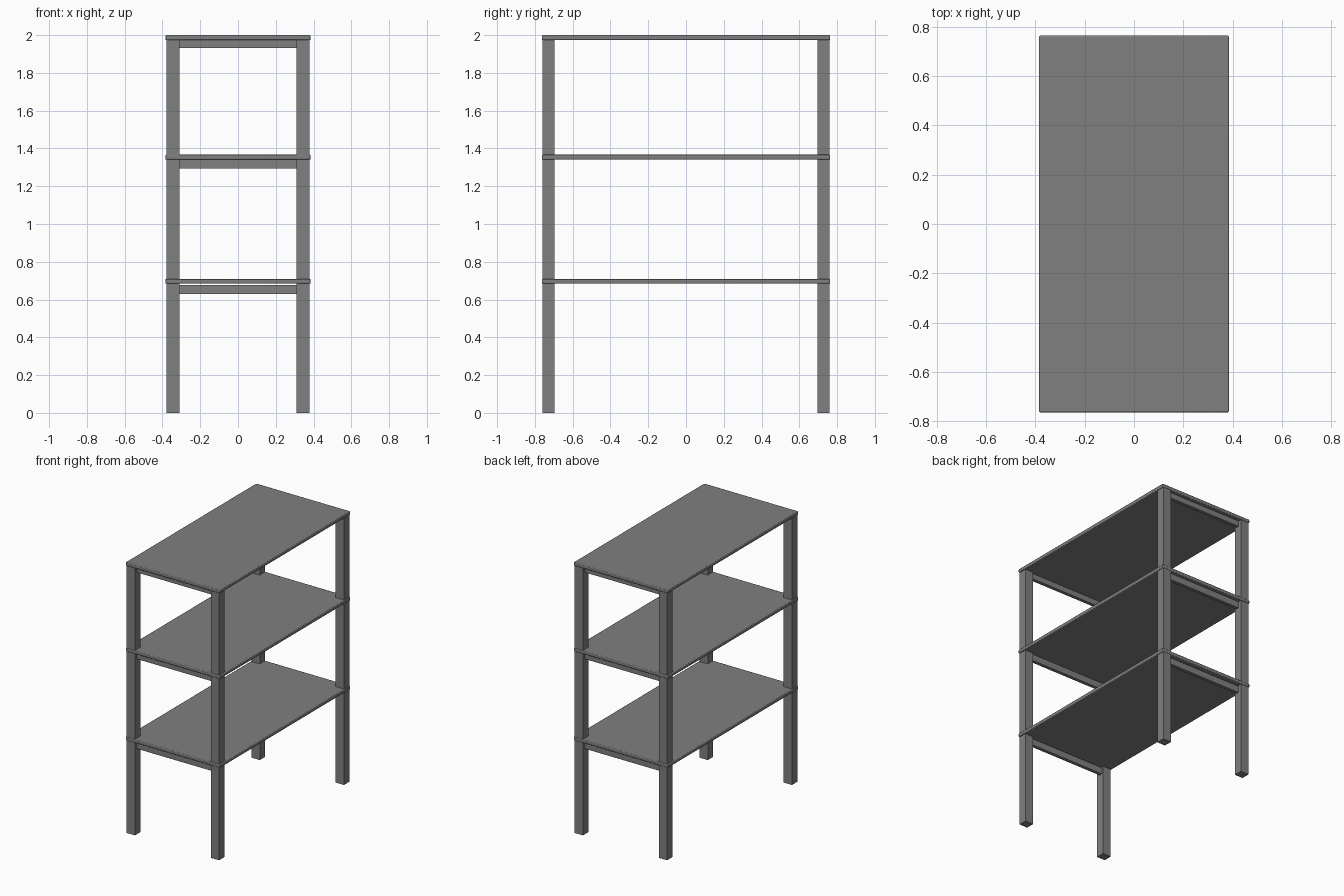
import bpy

# Remove the default object
cube = bpy.data.objects.get("Cube")
if cube:
    bpy.data.objects.remove(cube, do_unlink=True)

# Single painted finish
grey = bpy.data.materials.new("mid grey")
grey.use_nodes = True
grey.diffuse_color = (0.215, 0.215, 0.215, 1)
grey.node_tree.nodes["Principled BSDF"].inputs["Base Color"].default_value = grey.diffuse_color


def box(name, low, high, bevel=0):
    """Box between two opposite corners, with optionally softened edges."""
    centre = [(a + b) / 2 for a, b in zip(low, high)]
    bpy.ops.mesh.primitive_cube_add(size=1, location=centre)
    ob = bpy.context.object
    ob.name = name
    ob.scale = [b - a for a, b in zip(low, high)]
    bpy.ops.object.transform_apply(location=False, rotation=False, scale=True)
    ob.data.materials.append(grey)
    if bevel:
        mod = ob.modifiers.new("soft edges", "BEVEL")
        mod.width = bevel
        mod.segments = 2
        bpy.ops.object.shade_smooth_by_angle()
    return ob


HALF_X, HALF_Y = 0.385, 0.763          # shelf half sizes
LEG_X, LEG_Y = (0.31, 0.378), (0.697, 0.76)
THICK = 0.026

# Shelves with a cross rail under each end: name, top, rail bottom, rail top
levels = [("lower", 0.71, 0.63, 0.678),
          ("middle", 1.367, 1.293, 1.341),
          ("top", 2.0, 1.933, 1.974)]
for name, top, rail_low, rail_high in levels:
    box(name + "_shelf", (-HALF_X, -HALF_Y, top - THICK), (HALF_X, HALF_Y, top), 0.005)
    for side, s in (("front", -1), ("back", 1)):
        y0, y1 = sorted((s * 0.71, s * 0.735))
        box(f"{name}_{side}_rail", (-LEG_X[0], y0, rail_low), (LEG_X[0], y1, rail_high))

# Four square legs running from the floor to the underside of the top
for side, sx in (("right", -1), ("left", 1)):
    for end, sy in (("front", -1), ("back", 1)):
        x0, x1 = sorted(sx * v for v in LEG_X)
        y0, y1 = sorted(sy * v for v in LEG_Y)
        box(f"{end}_{side}_leg", (x0, y0, 0), (x1, y1, 2 - THICK))
